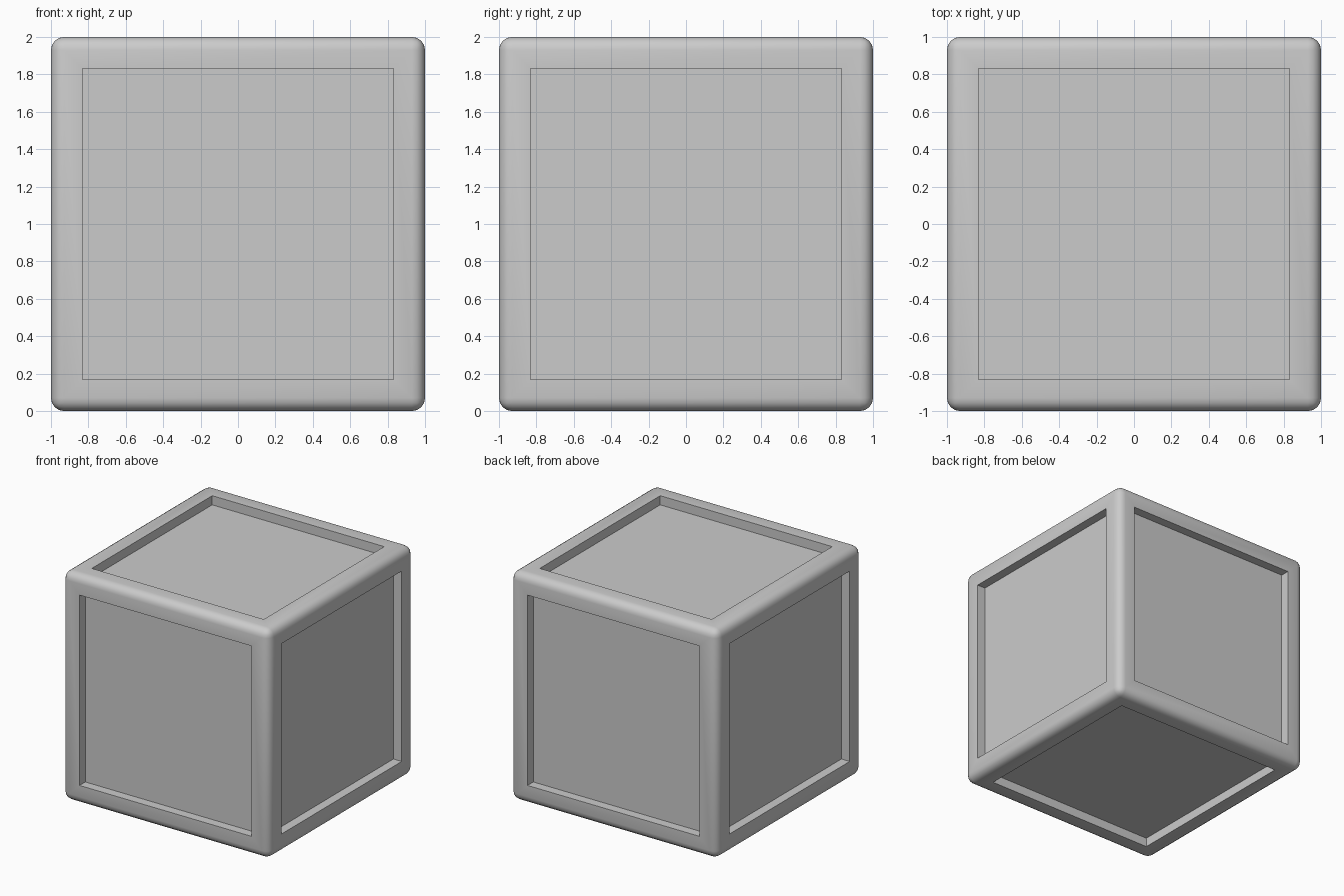
import bpy, bmesh

if "Cube" in bpy.data.objects:
    bpy.data.objects.remove(bpy.data.objects["Cube"])

SIZE, ROUND, PANEL, DEPTH = 2.0, 0.07, 0.79, 0.08

# Cube body with rounded edges
bm = bmesh.new()
bmesh.ops.create_cube(bm, size=SIZE)
bmesh.ops.bevel(bm, geom=bm.edges[:], offset=ROUND, offset_type='OFFSET',
                segments=4, profile=0.5, affect='EDGES', clamp_overlap=True)
bm.normal_update()

# Square recessed panel on each of the six sides
sides = [f for f in bm.faces if f.calc_area() > 1.0]
for side in sides:
    normal = side.normal.copy()
    bmesh.ops.inset_region(bm, faces=[side], thickness=SIZE / 2 - ROUND - PANEL)
    result = bmesh.ops.extrude_discrete_faces(bm, faces=[side])
    floor = result["faces"][0]
    bmesh.ops.translate(bm, verts=floor.verts[:], vec=-normal * DEPTH)

bmesh.ops.translate(bm, verts=bm.verts[:], vec=(0, 0, SIZE / 2))
bmesh.ops.recalc_face_normals(bm, faces=bm.faces[:])

mesh = bpy.data.meshes.new("panelled_cube")
bm.to_mesh(mesh)
bm.free()
cube = bpy.data.objects.new("panelled_cube", mesh)
bpy.context.collection.objects.link(cube)

# Soft outer edges, crisp panel edges
bpy.context.view_layer.objects.active = cube
cube.select_set(True)
bpy.ops.object.shade_smooth_by_angle(angle=0.7)
